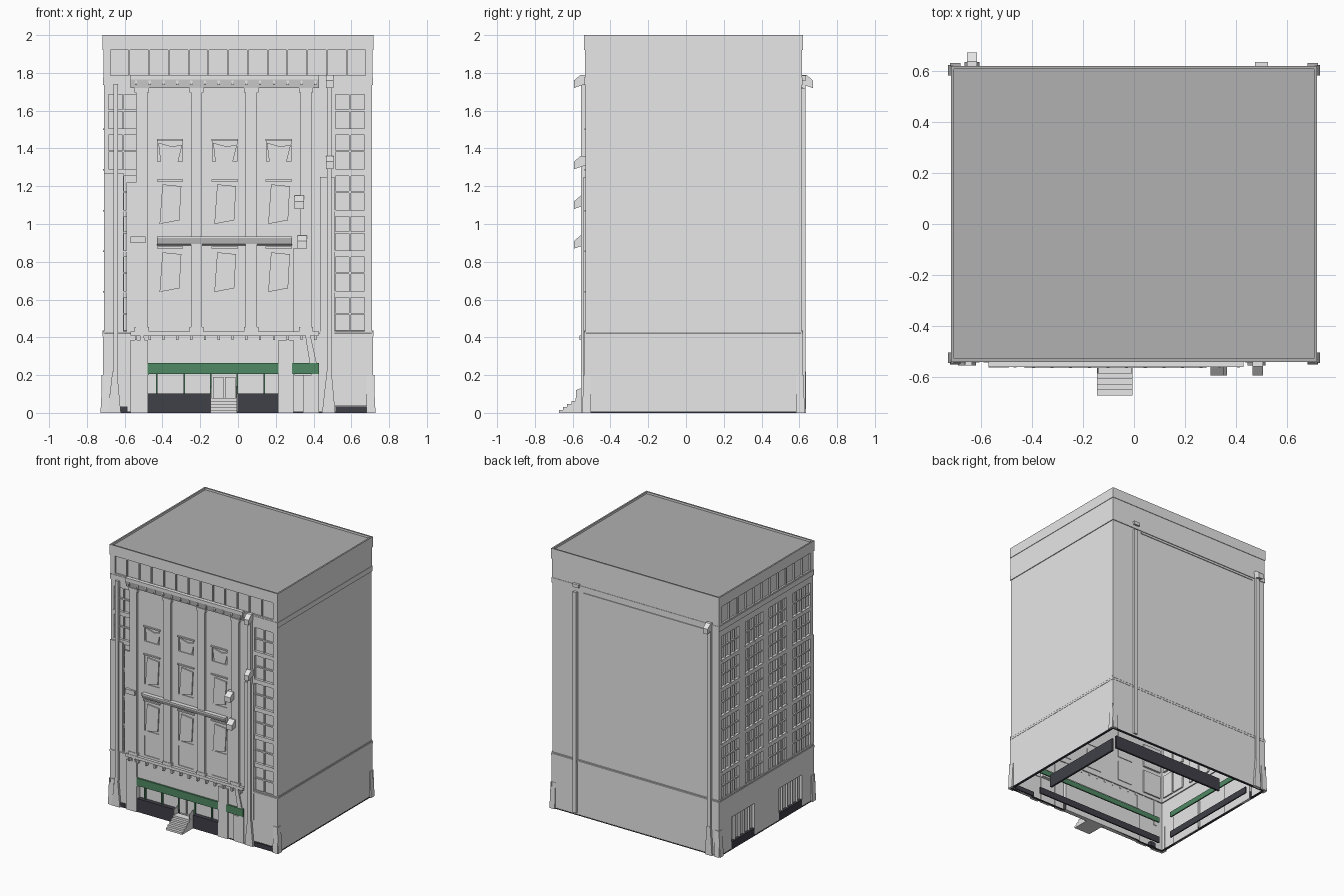
import bpy, bmesh
from mathutils import Vector

cube = bpy.data.objects.get("Cube")
if cube:
    bpy.data.objects.remove(cube)


def material(name, color):
    m = bpy.data.materials.new(name)
    m.use_nodes = True
    m.diffuse_color = (*color, 1)
    m.node_tree.nodes["Principled BSDF"].inputs["Base Color"].default_value = (*color, 1)
    return m


STONE = material("pale stone", (0.8, 0.8, 0.8))
ROOF = material("roof grey", (0.44, 0.44, 0.44))
GREEN = material("green trim", (0.08, 0.25, 0.125))
DARK = material("dark plinth", (0.05, 0.05, 0.065))

# Each side has its own frame: u runs along the wall, d points outward
HALF = {"front": 0.71, "back": 0.71, "left": 0.5725, "right": 0.5725}
MID_Y = 0.0395


def place(side, u, z, d):
    return Vector({"front": (u, -0.533 - d, z), "back": (-u, 0.612 + d, z),
                   "left": (0.71 + d, u + MID_Y, z),
                   "right": (-0.71 - d, MID_Y - u, z)}[side])


def finish(name, bm, mat):
    me = bpy.data.meshes.new(name)
    bm.to_mesh(me)
    bm.free()
    me.materials.append(mat)
    ob = bpy.data.objects.new(name, me)
    bpy.context.collection.objects.link(ob)


def add_solid(bm, ring_a, ring_b):
    a = [bm.verts.new(p) for p in ring_a]
    b = [bm.verts.new(p) for p in ring_b]
    faces = [bm.faces.new(a), bm.faces.new(b[::-1])]
    for i in range(len(a)):
        j = (i + 1) % len(a)
        faces.append(bm.faces.new((a[j], a[i], b[i], b[j])))
    bmesh.ops.recalc_face_normals(bm, faces=faces)


def prisms(name, side, items, mat=STONE):
    """Items are (u0, u1, [(d, z), ...]): a section swept along the wall."""
    bm = bmesh.new()
    for u0, u1, sec in items:
        add_solid(bm, [place(side, u0, z, d) for d, z in sec],
                  [place(side, u1, z, d) for d, z in sec])
    finish(name, bm, mat)


def boxes(name, side, items, d0, d1, mat=STONE):
    """Items are (u0, u1, z0, z1) rectangles given thickness d0..d1."""
    prisms(name, side, [(a, b, [(d0, z0), (d1, z0), (d1, z1), (d0, z1)])
                        for a, b, z0, z1 in items], mat)


def plates(name, side, outlines, d0, d1):
    """Outlines are [(u, z), ...] polygons given thickness d0..d1."""
    bm = bmesh.new()
    for out in outlines:
        add_solid(bm, [place(side, u, z, d0) for u, z in out],
                  [place(side, u, z, d1) for u, z in out])
    finish(name, bm, STONE)


def wall(name, side, z0, z1, d, holes=()):
    """Wall sheet with recessed openings (u0, u1, z0, z1, depth)."""
    end = HALF[side] + d
    us = sorted({-end, end, *(v for h in holes for v in h[:2])})
    zs = sorted({z0, z1, *(v for h in holes for v in h[2:4])})
    bm = bmesh.new()
    grid = [[bm.verts.new(place(side, u, z, d)) for z in zs] for u in us]
    groups = {}
    for i in range(len(us) - 1):
        for j in range(len(zs) - 1):
            f = bm.faces.new((grid[i][j], grid[i + 1][j],
                              grid[i + 1][j + 1], grid[i][j + 1]))
            cu, cz = (us[i] + us[i + 1]) / 2, (zs[j] + zs[j + 1]) / 2
            for k, h in enumerate(holes):
                if h[0] < cu < h[1] and h[2] < cz < h[3]:
                    groups.setdefault(k, []).append(f)
    for k, faces in groups.items():
        new = bmesh.ops.extrude_face_region(bm, geom=faces)["geom"]
        step = place(side, 0, 0, -holes[k][4]) - place(side, 0, 0, 0)
        bmesh.ops.translate(bm, vec=step, verts=[v for v in new if isinstance(v, bmesh.types.BMVert)])
        bmesh.ops.delete(bm, geom=[f for f in faces if f.is_valid], context="FACES")
    bmesh.ops.dissolve_limit(bm, angle_limit=0.01, verts=bm.verts, edges=bm.edges)
    finish(name, bm, STONE)


def frieze(side):
    n = 13 if side == "front" else 11
    step = 2 * (HALF[side] - 0.03) / n
    left = -HALF[side] + 0.03
    return [(left + i * step + 0.004, left + (i + 1) * step - 0.004, 1.785, 1.925, 0.012)
            for i in range(n)]


def rect(u, w, z0, z1):
    return u - w / 2, u + w / 2, z0, z1


ROWS = [(0.43 + 0.215 * i, 0.61 + 0.215 * i) for i in range(6)]

# Window openings of the two decorated sides
front_win = [(a, b, *r) for a, b in ((0.515, 0.67), (-0.685, -0.53)) for r in ROWS]
side_win = [rect(c + s * 0.056, 0.1, *r) for c in (-0.435, -0.145, 0.145, 0.435)
            for s in (-1, 1) for r in ROWS]
BAYS = (-0.36, -0.07, 0.215)
bay_win = [(*rect(c, 0.13, z0, z1), dep) for c in BAYS for z0, z1, dep in
           ((1.33, 1.44, 0.015), (1.0, 1.225, 0.005), (0.64, 0.87, 0.005), (0.45, 0.6, 0.005))]
shops = [(-0.43, -0.15), (0.15, 0.43)]

mid = {"front": [(*w, 0.015) for w in front_win] + bay_win,
       "right": [(*w, 0.015) for w in side_win]}
base = {"front": [(-0.48, 0.215, 0, 0.265, 0.03), (0.3, 0.43, 0.2, 0.265, 0.03),
                  (0.515, 0.69, 0, 0.04, 0.02)],
        "right": [(a, b, 0, 0.25, 0.02) for a, b in shops]}

# Shell: base, middle, frieze and crown on all four sides
for s in HALF:
    e = HALF[s]
    wall(s + "_base_wall", s, 0, 0.43, 0.005, base.get(s, ()))
    wall(s + "_main_wall", s, 0.43, 1.76, 0, mid.get(s, ()))
    wall(s + "_frieze_wall", s, 1.76, 1.93, 0.003, frieze(s) if s in mid else ())
    boxes(s + "_crown", s, [(-e - 0.007, e + 0.007, 1.92, 1.998)], -0.005, 0.007)
    boxes(s + "_upper_ledge", s, [(-e - 0.006, e + 0.006, 1.735, 1.775)], -0.005, 0.006)
    prisms(s + "_lower_ledge", s, [(-e - 0.007, e + 0.007,
           [(-0.004, 0.405), (0.007, 0.405), (0.007, 0.42), (-0.004, 0.435)])])
    boxes(s + "_parapet_cap", s, [(-e - 0.007, e + 0.007, 1.998, 2.0)], -0.005, 0.007, ROOF)
    boxes(s + "_ground_strip", s, [(-e, e, 0, 0.007)], -0.01, 0.007, DARK)
    # Flared corner feet
    prisms(s + "_corner_feet", s, [(min(k * (e - 0.03), k * (e + 0.012)),
           max(k * (e - 0.03), k * (e + 0.012)),
           [(0, 0), (0.018, 0), (0.008, 0.2), (0, 0.2)]) for k in (-1, 1)])

# Inner shop walls seen through the open underside
for s in ("left", "back"):
    e = HALF[s]
    boxes(s + "_inner_plinth", s, [(-e + 0.2, e - 0.25, 0, 0.1)], -0.215, -0.2, DARK)
for s in ("front", "right"):
    e = HALF[s]
    boxes(s + "_inner_trim", s, [(-e + 0.1, e - 0.2, 0.17, 0.21)], -0.09, -0.08, GREEN)
    boxes(s + "_inner_plinth", s, [(-e + 0.1, e - 0.2, 0, 0.05)], -0.09, -0.08, DARK)

bm = bmesh.new()
bm.faces.new([bm.verts.new(place(s, u, 1.985, 0)) for s in ("front", "back")
              for u in (-0.71, 0.71)])
finish("roof", bm, ROOF)

# Window bars
for s, wins in (("front", front_win), ("right", side_win)):
    bars = []
    for a, b, z0, z1 in wins:
        bars += [(a, b, z0 + 0.09, z0 + 0.1), rect((a + b) / 2, 0.01, z0, z1)]
    boxes(s + "_window_bars", s, bars, -0.015, -0.004)
    boxes(s + "_window_sills", s, [(a - 0.004, b + 0.004, z0 - 0.008, z0)
                                   for a, b, z0, z1 in wins], 0, 0.005)

# Front pilasters with capitals and feet
COLS = (-0.51, -0.22, 0.07, 0.36)
boxes("pilasters", "front", [rect(c, 0.06, 0.43, 1.72) for c in COLS], 0, 0.016)
boxes("pilaster_ends", "front", [rect(c, 0.075, z, z + 0.025) for c in COLS
                                 for z in (0.43, 1.695)], 0, 0.02)

# Front cornices with dentils
prisms("main_cornice", "front", [(-0.57, 0.43, [(0, 1.72), (0.015, 1.72), (0.028, 1.765),
                                                (0.028, 1.79), (0, 1.79)])])
boxes("cornice_dentils", "front", [rect(-0.54 + 0.073 * i, 0.012, z, z + 0.025)
      for i in range(14) for z in (1.735, 0.385)], 0, 0.03)
boxes("lower_cornice", "front", [(-0.57, 0.43, 0.41, 0.432)], 0, 0.022)

# Leaning broken panels in the bay windows
plates("broken_panes", "front", [[(c - 0.05, 1.33), (c + 0.04, 1.32), (c + 0.065, 1.42),
       (c + 0.01, 1.41), (c - 0.062, 1.43)] for c in BAYS], -0.014, -0.006)
plates("bay_panels", "front", [[(c - 0.055, z), (c + 0.05, z + 0.02), (c + 0.06, z + 0.2),
       (c - 0.04, z + 0.21)] for c in BAYS for z in (1.0, 0.64)], -0.005, 0.004)
boxes("bay_lintels", "front", [rect(c, 0.14, z, z + 0.01) for c in BAYS
                               for z in (1.44, 1.225, 0.87)], 0, 0.008)

# Projecting sign beam and small brackets
prisms("sign_beam", "front", [(-0.43, 0.285, [(0, 0.885), (0.018, 0.895), (0.032, 0.925),
                                             (0.032, 0.935), (0, 0.935)])])
hood = [(0, 0.02), (0.06, 0), (0.06, 0.04), (0.025, 0.07), (0, 0.07)]
prisms("hoods", "front", [(u, u + w, [(d, z + h) for d, h in hood]) for u, w, z in
       ((0.465, 0.04, 1.72), (0.465, 0.04, 1.29), (0.3, 0.05, 1.08), (0.315, 0.05, 0.87))])
boxes("left_bracket", "front", [(-0.57, -0.49, 0.9, 0.935)], 0, 0.03)

# Tall side panels and drainpipes on the front
boxes("side_panels", "front", [(-0.71, -0.605, 0.43, 1.27), (-0.59, -0.53, 0.43, 1.22),
      (0.435, 0.512, 0.2, 1.25), (0.29, 0.33, 0.4, 0.87)], 0, 0.01)
boxes("front_pipes", "front", [(0.47, 0.495, 0.2, 1.74), (-0.66, -0.635, 0.2, 1.74)], 0, 0.022)
plates("leaning_boards", "front", [[(u, 0.2), (u + 0.02, 0.2), (u + w, 0.65), (u + w - 0.015, 0.6)]
       for u, w in ((0.39, -0.05), (-0.49, -0.04), (0.41, -0.08))], 0.006, 0.016)
plates("pipe_feet", "front", [[(u, 0), (u + 0.07, 0), (u + 0.05, 0.22), (u + 0.025, 0.22)]
       for u in (-0.69, 0.445)], 0.005, 0.022)
boxes("ground_piers", "front", [(-0.57, -0.48, 0, 0.385), (0.215, 0.295, 0, 0.385),
                                (0.345, 0.43, 0, 0.2)], 0, 0.016)

# Storefront: dark plinths, green fascia, mullions and door
boxes("shop_plinth", "front", [(-0.48, -0.143, 0, 0.103), (-0.003, 0.215, 0, 0.103),
                               (0.515, 0.69, 0, 0.035), (-0.63, -0.585, 0, 0.035)],
      -0.024, 0.0085, DARK)
boxes("shop_fascia", "front", [(-0.48, 0.215, 0.207, 0.265), (0.285, 0.43, 0.207, 0.265)],
      -0.02, 0.018, GREEN)
boxes("shop_mullions", "front", [rect(u, 0.008, 0.1, 0.21) for u in
      (-0.43, -0.285, -0.143, -0.005, 0.14)], -0.024, -0.01, GREEN)
boxes("door_leaves", "front", [rect(-0.105, 0.055, 0.08, 0.19), rect(-0.04, 0.055, 0.08, 0.19)],
      -0.024, -0.012)

# Entrance steps with rails
steps = [(0, 0), (0.14, 0)]
for i in range(5):
    steps += [(0.14 - i * 0.022, 0.016 * (i + 1)), (0.118 - i * 0.022, 0.016 * (i + 1))]
steps += [(0, 0.08)]
prisms("entrance_steps", "front", [(-0.145, -0.005, steps)])
prisms("step_rails", "front", [(u, u + 0.004, [(0, 0.08), (0.05, 0.06), (0.05, 0.12), (0, 0.14)])
                               for u in (-0.143, -0.01)])

# Shopfronts on the right side
boxes("side_shop_plinths", "right", [(a, b, 0, 0.06) for a, b in shops], -0.014, 0.007, DARK)
boxes("side_shop_bars", "right", [rect(a + 0.05 + 0.06 * i, 0.006, 0.06, 0.25)
                                  for a, b in shops for i in range(4)], -0.014, 0.003)

# Drainpipes on the back
boxes("back_pipes", "back", [(-0.525, -0.495, 0.02, 1.72), (0.62, 0.65, 0.2, 1.74)], 0, 0.02)
boxes("back_pipe_collar", "back", [(-0.525, -0.475, 1.76, 1.785)], 0, 0.022)
prisms("back_pipe_head", "back", [(0.615, 0.655, [(d, z + 1.72) for d, z in hood])])
plates("back_pipe_foot", "back", [[(0.605, 0), (0.665, 0), (0.65, 0.22), (0.62, 0.22)]], 0, 0.022)
boxes("back_ledge_strip", "back", [(-0.45, 0.6, 1.715, 1.725)], 0, 0.006)
